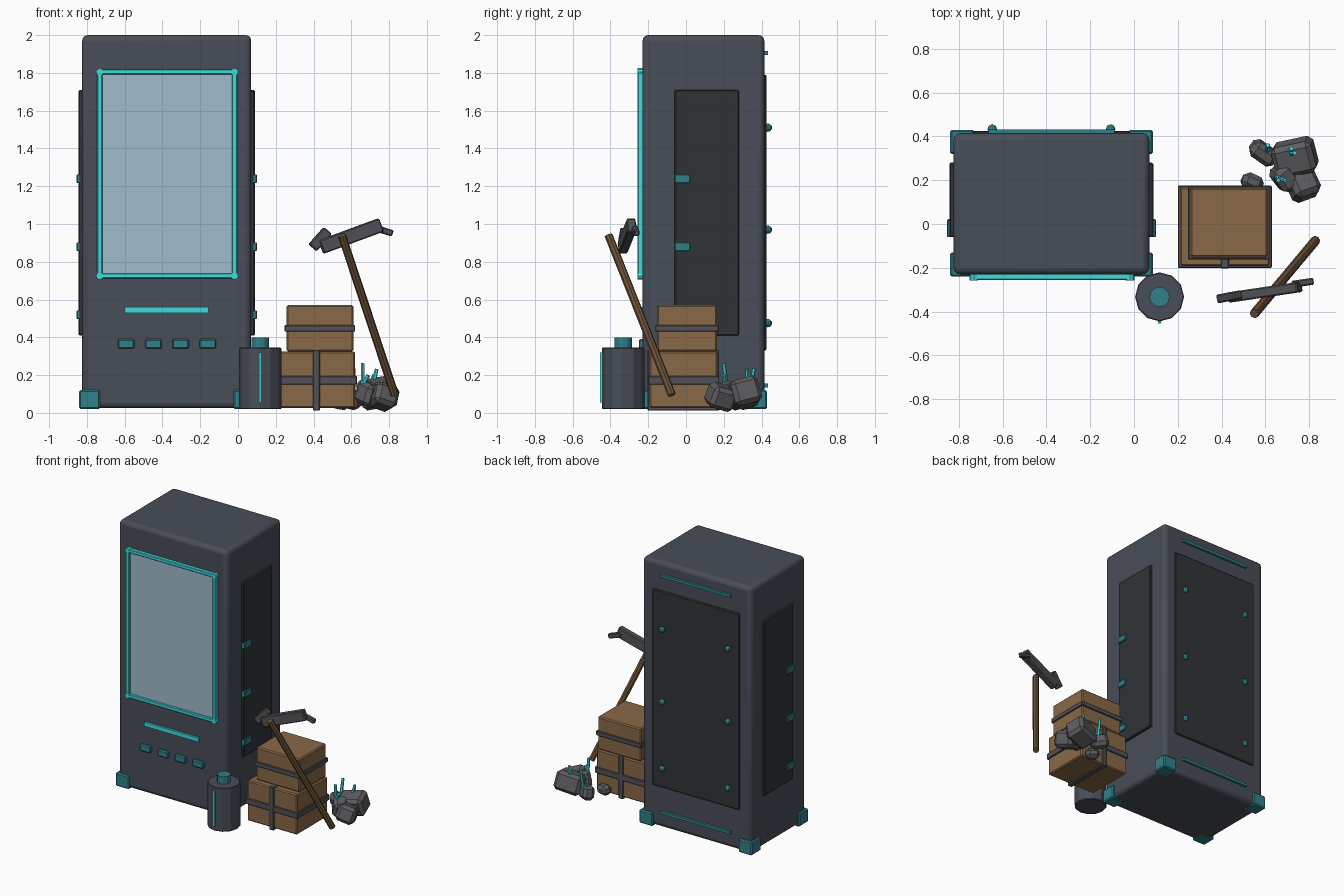
import bpy, math
from mathutils import Vector, Matrix, Euler

if "Cube" in bpy.data.objects:
    bpy.data.objects.remove(bpy.data.objects["Cube"])


def material(name, r, g, b):
    m = bpy.data.materials.new(name)
    m.diffuse_color = (r, g, b, 1)
    m.use_nodes = True
    m.node_tree.nodes["Principled BSDF"].inputs["Base Color"].default_value = m.diffuse_color
    return m


BODY = material("dark_casing", 0.065, 0.075, 0.095)
PANEL = material("black_panel", 0.03, 0.034, 0.038)
TEAL = material("teal_metal", 0.03, 0.22, 0.25)
GLOW = material("cyan_glow", 0.05, 0.72, 0.75)
GLASS = material("pale_glass", 0.36, 0.50, 0.60)
CRATE = material("crate_wood", 0.25, 0.14, 0.062)
HANDLE = material("handle_wood", 0.15, 0.085, 0.04)
STRAP = material("strap_grey", 0.085, 0.085, 0.095)
ROCK = material("rock_grey", 0.11, 0.11, 0.12)


def finish(name, bm_verts, mat, bevel=0, segments=1):
    ob = bpy.context.object
    ob.name = name
    ob.data.materials.append(mat)
    if bevel:
        mod = ob.modifiers.new("bevel", "BEVEL")
        mod.width, mod.segments = bevel, segments
    return ob


def block(name, centre, size, mat, bevel=0, segments=1, rot=None):
    bpy.ops.mesh.primitive_cube_add(size=1)
    ob = finish(name, None, mat, bevel, segments)
    ob.data.transform(Matrix.Diagonal((*size, 1)))
    ob.matrix_world = Matrix.Translation(centre) @ (rot or Matrix())
    return ob


def box(name, x, y, z, mat, bevel=0, segments=1):
    lo, hi = Vector((x[0], y[0], z[0])), Vector((x[1], y[1], z[1]))
    return block(name, (lo + hi) / 2, hi - lo, mat, bevel, segments)


def aligned(p, q):
    return (Vector(q) - Vector(p)).to_track_quat('Z', 'Y').to_matrix().to_4x4()


def bar(name, p, q, w, h, mat, bevel=0.006):
    p, q = Vector(p), Vector(q)
    return block(name, (p + q) / 2, (w, h, (q - p).length), mat, bevel, 1, aligned(p, q))


def rod(name, p, q, r, mat, sides=8, r2=None, bevel=0):
    p, q = Vector(p), Vector(q)
    bpy.ops.mesh.primitive_cone_add(vertices=sides, radius1=r, radius2=r if r2 is None else r2,
                                    depth=(q - p).length)
    ob = finish(name, None, mat, bevel)
    ob.matrix_world = Matrix.Translation((p + q) / 2) @ aligned(p, q)
    return ob


# Cabinet casing
X0, X1, Y0, Y1 = -0.825, 0.07, -0.23, 0.415
CX = (X0 + X1) / 2
casing = box("casing", (X0, X1), (Y0, Y1), (0.025, 2.0), BODY, 0.03, 3)
bpy.context.view_layer.objects.active = casing
bpy.ops.object.shade_smooth_by_angle(angle=math.radians(35))

# Display window with glowing frame
box("display_glass", (-0.725, -0.02), (-0.238, -0.22), (0.73, 1.8), GLASS)
for z in (0.725, 1.805):
    box("frame_rail", (-0.735, -0.015), (-0.256, -0.225), (z - 0.013, z + 0.013), GLOW, 0.004)
    for x in (-0.732, -0.018):
        rod("frame_corner", (x, -0.22, z), (x, -0.258, z), 0.02, GLOW)
for x in (-0.732, -0.018):
    box("frame_post", (x - 0.014, x + 0.014), (-0.256, -0.225), (0.725, 1.805), GLOW, 0.004)

# Dispensing slot and buttons
box("slot_light", (-0.6, -0.155), (-0.245, -0.22), (0.53, 0.56), GLOW)
for i in range(4):
    x = -0.592 + i * 0.144
    box("button", (x - 0.044, x + 0.044), (-0.25, -0.22), (0.34, 0.39), TEAL, 0.007)

# Side panels with clips, corner feet
for s in (-1, 1):
    face = CX + s * (X1 - CX)
    box("side_panel", sorted((face - s * 0.01, face + s * 0.019)), (-0.06, 0.28), (0.41, 1.71), PANEL, 0.006)
    for z in (0.52, 0.88, 1.24):
        box("panel_clip", sorted((face, face + s * 0.03)), (-0.06, 0.022), (z - 0.023, z + 0.023), TEAL, 0.004)
    for y in ((-0.24, -0.13), (0.32, 0.43)):
        box("corner_foot", sorted((face - s * 0.095, face + s * 0.016)), y, (0.02, 0.12), TEAL, 0.008)

# Back panel, light strips and bolts
box("back_panel", (-0.735, -0.02), (0.40, 0.426), (0.33, 1.79), PANEL, 0.006)
for z in (0.145, 1.905):
    box("back_light", (-0.665, -0.09), (0.40, 0.433), (z - 0.01, z + 0.01), TEAL)
for x in (-0.648, -0.107):
    for z in (0.475, 0.97, 1.51):
        bpy.ops.mesh.primitive_uv_sphere_add(segments=8, ring_count=6, radius=0.022, location=(x, 0.434, z))
        finish("back_bolt", None, TEAL)

# Canister
rod("canister", (0.117, -0.333, 0.02), (0.117, -0.333, 0.345), 0.112, BODY, 12, bevel=0.004)
rod("canister_cap", (0.117, -0.333, 0.34), (0.117, -0.333, 0.4), 0.046, TEAL, 12)
box("canister_light", (0.11, 0.124), (-0.455, -0.435), (0.055, 0.32), GLOW)


# Crates with straps
def band(name, x, y, z):
    box(name, x, y, z, STRAP, 0.004)


box("lower_crate", (0.21, 0.62), (-0.192, 0.168), (0.025, 0.325), CRATE, 0.008)
box("upper_crate", (0.257, 0.611), (-0.153, 0.165), (0.325, 0.57), CRATE, 0.008)
band("lower_strap", (0.2, 0.63), (-0.2, 0.176), (0.15, 0.195))
band("lower_cross_strap", (0.397, 0.434), (-0.203, 0.176), (0.012, 0.333))
band("upper_strap", (0.247, 0.62), (-0.162, 0.174), (0.43, 0.465))

# Pickaxe leaning on the crates
rod("pick_handle", (0.83, -0.075, 0.095), (0.55, -0.41, 0.94), 0.022, HANDLE)
bar("pick_head", (0.44, -0.335, 0.878), (0.757, -0.288, 0.995), 0.048, 0.075, STRAP)
bar("pick_blade", (0.395, -0.34, 0.875), (0.475, -0.325, 0.965), 0.04, 0.055, STRAP)
bar("pick_point", (0.725, -0.275, 0.98), (0.818, -0.262, 0.95), 0.032, 0.034, STRAP)

# Rocks: centre, size, rotation in degrees
rocks = [((0.735, 0.305, 0.105), (0.19, 0.15, 0.14), (14, -10, 12)),
         ((0.77, 0.185, 0.085), (0.13, 0.14, 0.12), (-15, 18, 20)),
         ((0.59, 0.325, 0.075), (0.13, 0.08, 0.10), (10, 12, -35)),
         ((0.54, 0.19, 0.055), (0.10, 0.075, 0.07), (-8, 10, -25)),
         ((0.69, 0.215, 0.10), (0.10, 0.12, 0.12), (18, 8, 40))]
for c, size, r in rocks:
    block("rock", c, size, ROCK, 0.022, 1, Euler([math.radians(a) for a in r]).to_matrix().to_4x4())

# Ore crystals
for p, q in (((0.66, 0.22, 0.09), (0.66, 0.2, 0.262)), ((0.635, 0.215, 0.1), (0.69, 0.2, 0.2)),
             ((0.705, 0.32, 0.12), (0.735, 0.325, 0.232)), ((0.695, 0.315, 0.12), (0.72, 0.345, 0.2)),
             ((0.61, 0.33, 0.07), (0.612, 0.36, 0.235))):
    rod("crystal", p, q, 0.013, GLOW, 6, 0.01)
